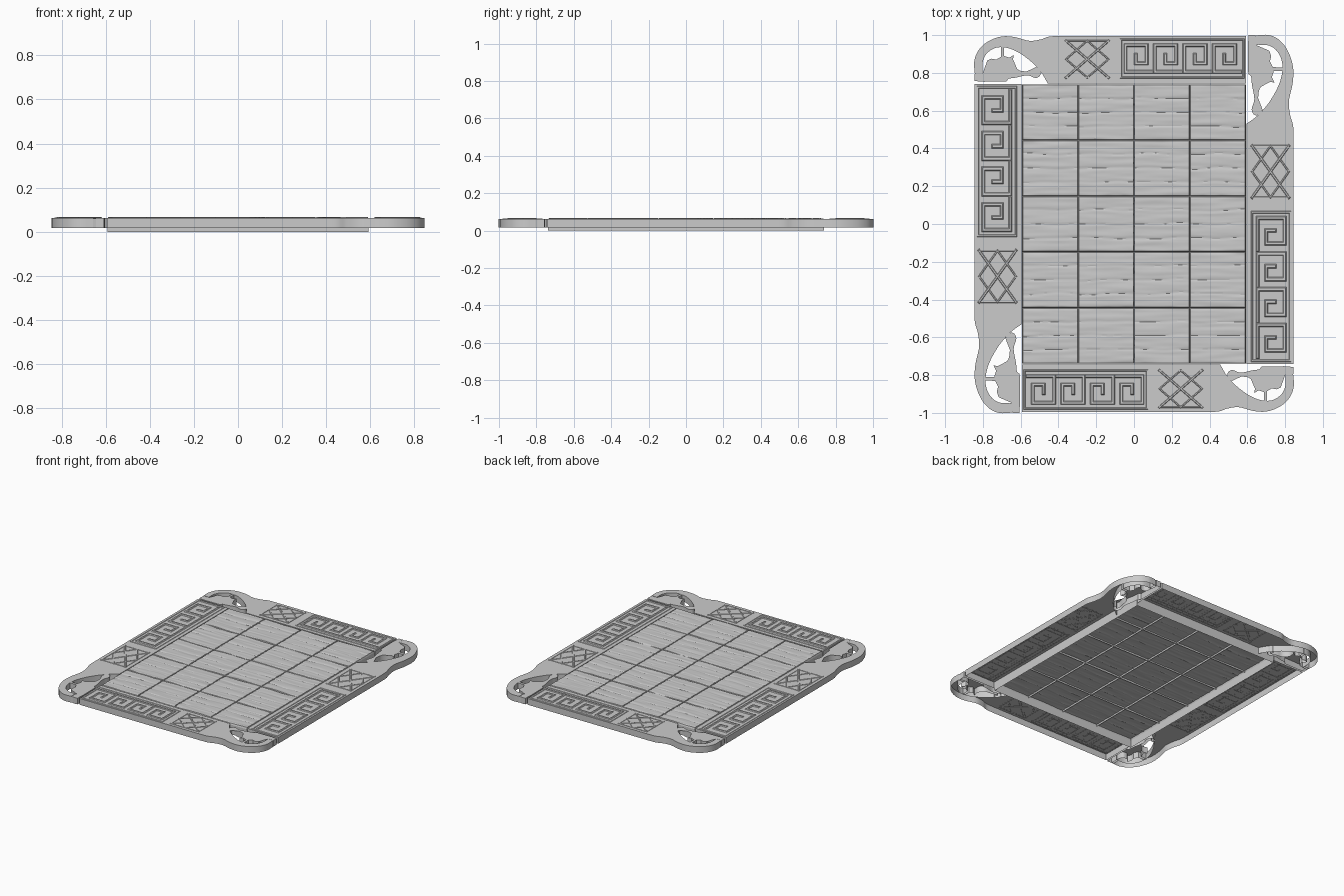
import bpy, bmesh, math
from mathutils import Matrix, Vector, noise

if "Cube" in bpy.data.objects:
    bpy.data.objects.remove(bpy.data.objects["Cube"])

TOP, LOW = 0.063, 0.017          # frame deck height and frame underside


def add_object(name, bm, matrix=Matrix()):
    bmesh.ops.recalc_face_normals(bm, faces=bm.faces)
    if sum(f.normal.z * f.calc_area() for f in bm.faces) < 0:
        bmesh.ops.reverse_faces(bm, faces=bm.faces)
    me = bpy.data.meshes.new(name)
    bm.to_mesh(me)
    bm.free()
    ob = bpy.data.objects.new(name, me)
    bpy.context.collection.objects.link(ob)
    ob.matrix_world = matrix
    return ob


def smooth(pts, n=6):
    """Catmull-Rom curve through the points."""
    p = [Vector(q) for q in pts]
    p = [2 * p[0] - p[1]] + p + [2 * p[-1] - p[-2]]
    out = []
    for i in range(1, len(p) - 2):
        a, b, c, d = p[i - 1:i + 3]
        for k in range(n):
            t = k / n
            out.append(0.5 * (2 * b + (c - a) * t + (2 * a - 5 * b + 4 * c - d) * t * t
                              + (3 * b - a - 3 * c + d) * t ** 3))
    return out + [p[-2]]


def shell(bm, outline, z0, z1):
    """Flat-topped plate with side walls, open underneath."""
    top = [bm.verts.new((p[0], p[1], z1)) for p in outline]
    bot = [bm.verts.new((p[0], p[1], z0)) for p in outline]
    n = len(top)
    for i in range(n):
        j = (i + 1) % n
        bm.faces.new((bot[i], bot[j], top[j], top[i]))
    cap = bm.faces.new(top)
    bmesh.ops.triangulate(bm, faces=[cap])


def ridge(bm, a, b, w, h):
    """Low raised line with bevelled flanks from a to b."""
    a, b = Vector(a), Vector(b)
    d = (b - a).normalized()
    s = Vector((-d.y, d.x))
    rings = []
    for half, z in ((w / 2, TOP - 0.001), (w / 4, TOP + h)):
        ends = (a - d * half + s * half, a - d * half - s * half,
                b + d * half - s * half, b + d * half + s * half)
        rings.append([bm.verts.new((p.x, p.y, z)) for p in ends])
    lo, hi = rings
    for i in range(4):
        j = (i + 1) % 4
        bm.faces.new((lo[i], lo[j], hi[j], hi[i]))
    bm.faces.new(hi)


def polyline(bm, pts, w, h, closed=False):
    for a, b in zip(pts, pts[1:] + (pts[:1] if closed else [])):
        ridge(bm, a, b, w, h)


# Frame arm: straight board ending in a hooked scroll (u along, v outward)
L = 1.438
outer = smooth([(0.0, 0.062), (0.0, 0.12), (0.022, 0.175), (0.07, 0.22), (0.14, 0.247),
                (0.21, 0.245), (0.29, 0.225), (0.35, 0.232), (0.395, 0.247), (0.45, 0.25)])
inner = smooth([(0.388, 0.0), (0.355, 0.055), (0.30, 0.115), (0.23, 0.165), (0.17, 0.188),
                (0.115, 0.188), (0.07, 0.162), (0.046, 0.12), (0.042, 0.062)])
arm_outline = outer + [(L, 0.25), (L, 0.0)] + inner

# Leaf ornament inside the hook, with tail and a bridge to the band
leaf_outline = ([(0.0, 0.012), (0.05, 0.008), (0.17, 0.01)]
                + smooth([(0.18, 0.025), (0.22, 0.03), (0.28, 0.042), (0.325, 0.028),
                          (0.35, 0.045), (0.345, 0.078), (0.325, 0.085)], 4)
                + smooth([(0.32, 0.075), (0.33, 0.058), (0.315, 0.052), (0.275, 0.062),
                          (0.235, 0.07), (0.205, 0.105), (0.208, 0.15)], 4)
                + [(0.185, 0.135), (0.157, 0.145), (0.157, 0.195), (0.142, 0.195),
                   (0.14, 0.14)]
                + smooth([(0.115, 0.125), (0.09, 0.13), (0.068, 0.12)], 3)
                + smooth([(0.088, 0.095), (0.085, 0.065), (0.06, 0.05), (0.0, 0.048)], 3))
scroll_tip = [(0.004, 0.045), (0.0, 0.064), (0.042, 0.064), (0.046, 0.045)]


def build_arm(side, matrix):
    bm = bmesh.new()
    shell(bm, arm_outline, LOW, TOP)
    add_object(side + "_frame_board", bm, matrix)
    bm = bmesh.new()
    shell(bm, leaf_outline, LOW, TOP - 0.001)
    shell(bm, scroll_tip, LOW, TOP - 0.002)
    add_object(side + "_leaf_ornament", bm, matrix)

    # Meander relief: framing lines and four spiral units
    bm = bmesh.new()
    u0, u1, w = 0.79, 1.415, 0.156
    polyline(bm, [(u0 - 0.015, 0.03), (u1 + 0.01, 0.03), (u1 + 0.01, 0.232),
                  (u0 - 0.015, 0.232)], 0.012, 0.003, True)
    for i in range(4):
        u = u0 + 0.01 + i * w
        polyline(bm, [(u + w - 0.016, 0.06), (u, 0.06), (u, 0.202), (u + 0.112, 0.202),
                      (u + 0.112, 0.105), (u + 0.055, 0.105), (u + 0.055, 0.15)],
                 0.02, 0.005)
    add_object(side + "_meander_relief", bm, matrix)

    # Crossed diamond relief panel
    bm = bmesh.new()
    a, b, c, d = 0.485, 0.71, 0.03, 0.225
    mu, mv = (a + b) / 2, (c + d) / 2
    polyline(bm, [(a, c), (b, c), (b, d), (a, d)], 0.008, 0.002, True)
    polyline(bm, [(a, mv), (mu, c), (b, mv), (mu, d)], 0.01, 0.003, True)
    ridge(bm, (a, c), (b, d), 0.014, 0.003)
    ridge(bm, (a, d), (b, c), 0.014, 0.0032)
    add_object(side + "_cross_relief", bm, matrix)


# Pinwheel of four arms; the long sides are stretched
for side, x, y, angle, stretch in (("back", -0.845, 0.745, 0, 1.0),
                                   ("left", -0.595, -1.0, 90, 1.21),
                                   ("front", 0.845, -0.745, 180, 1.0),
                                   ("right", 0.595, 1.0, -90, 1.21)):
    build_arm(side, Matrix.Translation((x, y, 0))
              @ Matrix.Rotation(math.radians(angle), 4, 'Z')
              @ Matrix.Diagonal((stretch, 1, 1, 1)))

# Centre floor: 4 x 5 tiles with a wavy plank grain and grooved edges
HX, HY, COLS, ROWS, N = 0.592, 0.739, 4, 5, 40
tw, th = 2 * HX / COLS, 2 * HY / ROWS
steps = [0.0] + [0.013 + 0.974 * i / N for i in range(N + 1)] + [1.0]


def grain(x, y, tile):
    wob = 0.012 * noise.noise(Vector((x * 6, y * 5, tile)))
    plank = ((y + wob) / th * 4) % 1.0
    seam = max(0.0, 1 - min(plank, 1 - plank) / 0.1)
    return 0.0655 + 0.0022 * noise.noise(Vector((x * 5, y * 45, tile * 3.7))) - 0.003 * seam


for r in range(ROWS):
    for c in range(COLS):
        bm = bmesh.new()
        rows = []
        for j, t in enumerate(steps):
            row = []
            for i, s in enumerate(steps):
                x, y = -HX + (c + s) * tw, -HY + (r + t) * th
                edge = i in (0, N + 2) or j in (0, N + 2)
                row.append(bm.verts.new((x, y, 0.054 if edge else grain(x, y, r * COLS + c))))
            rows.append(row)
        for a, b in zip(rows, rows[1:]):
            for i in range(N + 2):
                bm.faces.new((a[i], a[i + 1], b[i + 1], b[i]))
        add_object(f"floor_tile_{r}_{c}", bm)

# Centre skirt: outer wall of the hollow floor, standing on the ground
bm = bmesh.new()
ring = [(-HX, -HY), (HX, -HY), (HX, HY), (-HX, HY)]
lo = [bm.verts.new((x, y, 0)) for x, y in ring]
hi = [bm.verts.new((x, y, 0.054)) for x, y in ring]
for i in range(4):
    j = (i + 1) % 4
    bm.faces.new((lo[i], lo[j], hi[j], hi[i]))
add_object("floor_skirt", bm)

# Smooth the curved walls and the grain, keep hard edges crisp
bpy.ops.object.select_all(action='SELECT')
bpy.context.view_layer.objects.active = bpy.data.objects["floor_skirt"]
bpy.ops.object.shade_smooth_by_angle(angle=math.radians(30))
